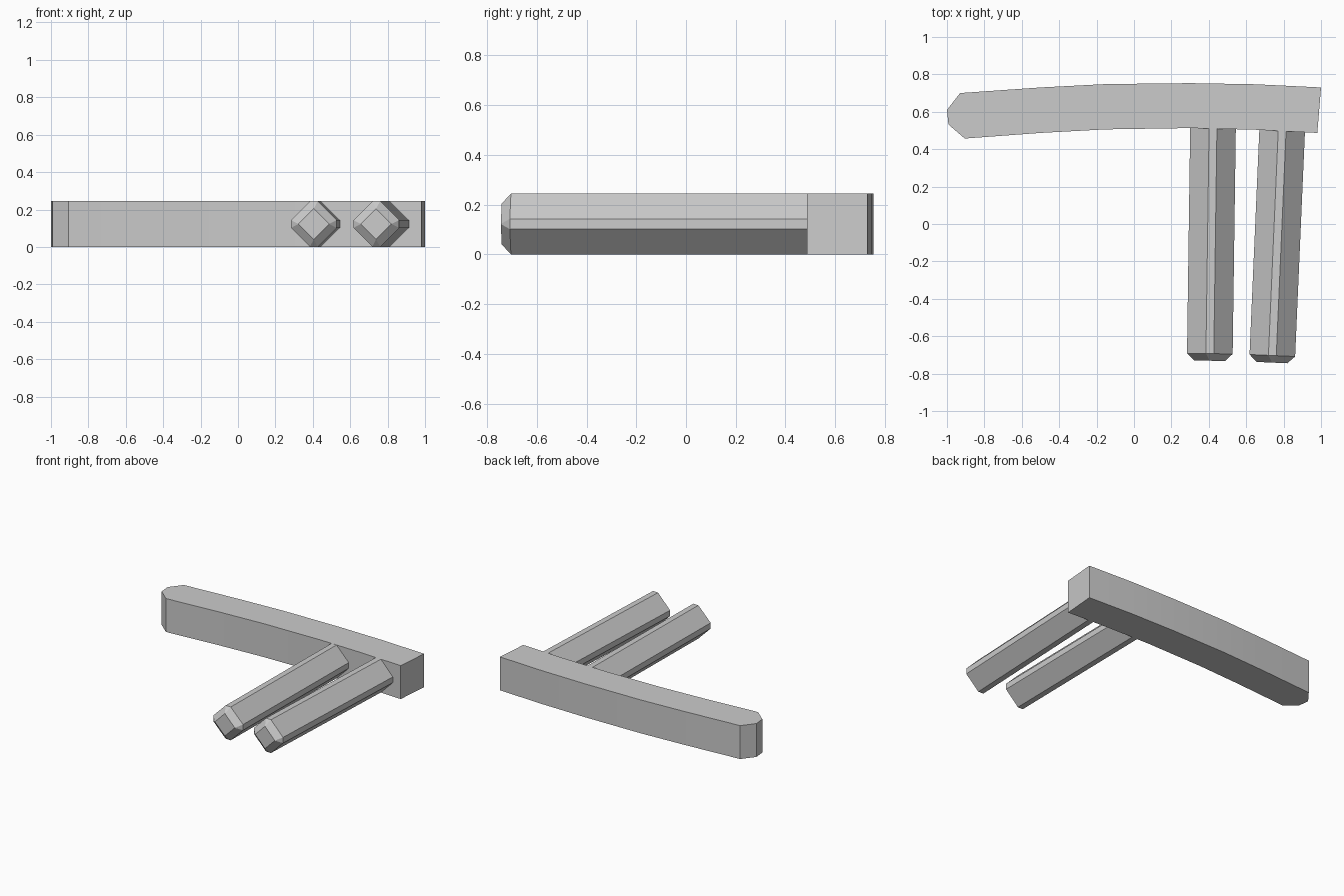
import bpy
import bmesh
import math
from mathutils import Matrix, Vector

cube = bpy.data.objects.get("Cube")
if cube:
    bpy.data.objects.remove(cube, do_unlink=True)

HEIGHT = 0.245

grey = bpy.data.materials.new("plain grey")
grey.use_nodes = True
colour = (0.6, 0.6, 0.6, 1)
grey.diffuse_color = colour
grey.node_tree.nodes["Principled BSDF"].inputs["Base Color"].default_value = colour


def finish(name, bm):
    bmesh.ops.recalc_face_normals(bm, faces=bm.faces)
    mesh = bpy.data.meshes.new(name)
    bm.to_mesh(mesh)
    bm.free()
    mesh.materials.append(grey)
    obj = bpy.data.objects.new(name, mesh)
    bpy.context.collection.objects.link(obj)
    return obj


# Curved bar: outline seen from above, extruded upwards
back_edge = [(-0.93, 0.70), (-0.5, 0.73), (-0.15, 0.748),
             (0.3, 0.753), (0.65, 0.747), (1.0, 0.73)]
front_edge = [(0.98, 0.487), (0.65, 0.504), (0.3, 0.513),
              (-0.15, 0.506), (-0.5, 0.487), (-0.905, 0.457)]
tip = [(-0.992, 0.532), (-1.0, 0.61)]
bm = bmesh.new()
base = bm.faces.new([bm.verts.new((x, y, 0)) for x, y in back_edge + front_edge + tip])
top = bmesh.ops.extrude_face_region(bm, geom=[base], use_keep_orig=True)["geom"]
bmesh.ops.translate(bm, vec=(0, 0, HEIGHT),
                    verts=[v for v in top if isinstance(v, bmesh.types.BMVert)])
bar = finish("curved_bar", bm)
bpy.ops.object.select_all(action="DESELECT")
bar.select_set(True)
bpy.context.view_layer.objects.active = bar
bpy.ops.object.shade_smooth_by_angle(angle=math.radians(20))


# Peg: diamond prism with trimmed corners and a tapered front end
def make_peg(name, x, y, length, tilt):
    radius, flat, tip_radius, taper = 0.122, 0.021, 0.082, 0.038
    bm = bmesh.new()
    for quarter in range(4):
        turn = Matrix.Rotation(quarter * math.pi / 2, 3, "Y")
        for side in (-flat, flat):
            for depth in (taper, length):
                bm.verts.new(turn @ Vector((radius, depth, side)))
        bm.verts.new(turn @ Vector((tip_radius, 0, 0)))
    bmesh.ops.convex_hull(bm, input=bm.verts)
    bmesh.ops.dissolve_limit(bm, angle_limit=0.01, verts=bm.verts, edges=bm.edges)
    peg = finish(name, bm)
    peg.location = (x, y, HEIGHT / 2)
    peg.rotation_euler.z = -math.radians(tilt)


make_peg("inner_peg", 0.405, -0.731, 1.252, 0.8)
make_peg("outer_peg", 0.738, -0.741, 1.257, 2.5)
